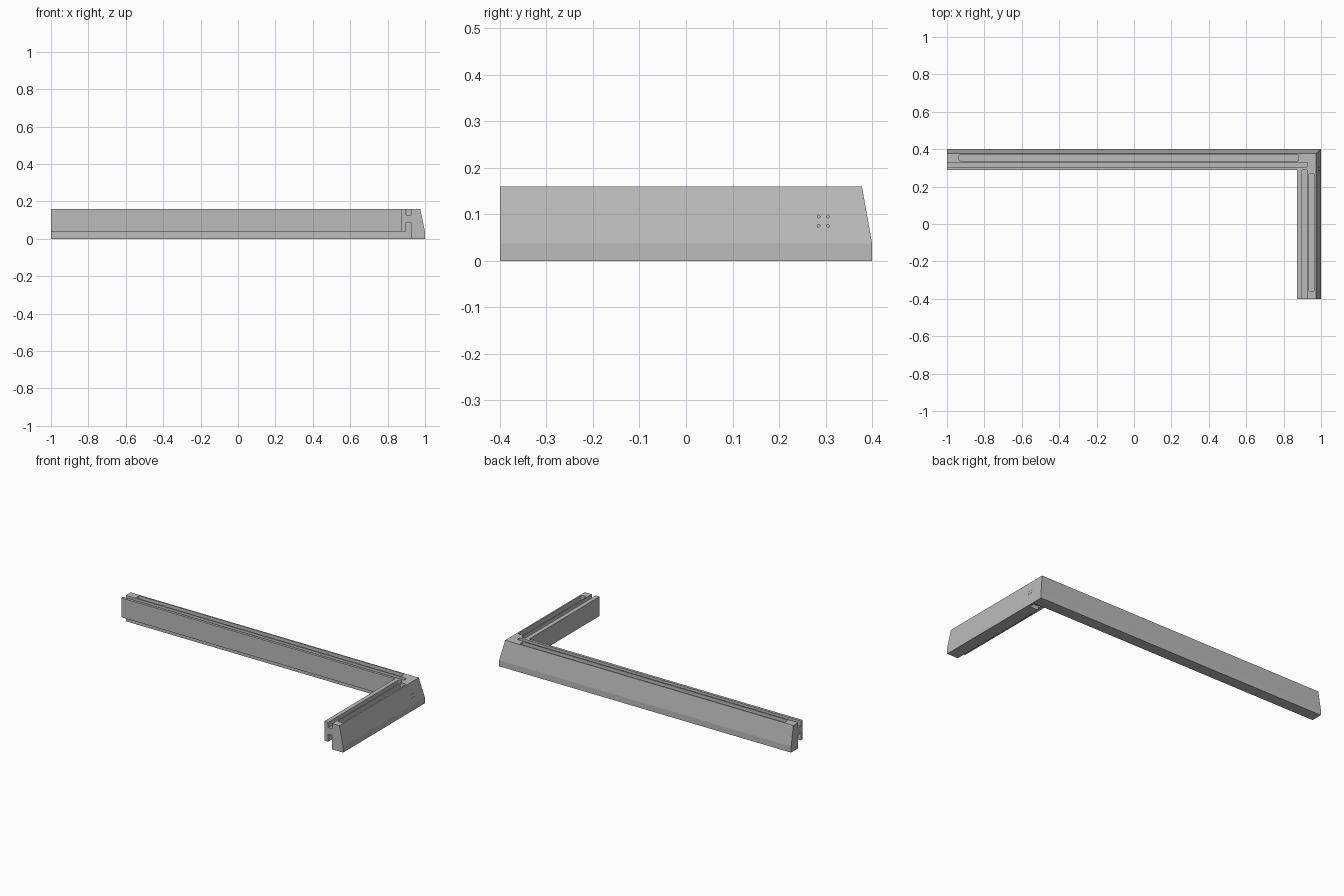
import bpy, bmesh
from mathutils import Vector, Matrix

if "Cube" in bpy.data.objects:
    bpy.data.objects.remove(bpy.data.objects["Cube"])

grey = bpy.data.materials.new("matte grey")
grey.use_nodes = True
grey.diffuse_color = (0.5, 0.5, 0.5, 1)
grey.node_tree.nodes["Principled BSDF"].inputs["Base Color"].default_value = (0.5, 0.5, 0.5, 1)


def to_object(bm, name):
    bmesh.ops.recalc_face_normals(bm, faces=bm.faces)
    mesh = bpy.data.meshes.new(name)
    bm.to_mesh(mesh)
    bm.free()
    mesh.materials.append(grey)
    obj = bpy.data.objects.new(name, mesh)
    bpy.context.collection.objects.link(obj)
    return obj


# Mitred L-shaped frame: inset from the back, inset from the right, height
profile = [(0, 0, 0), (0, 0, 0.037), (0.022, 0.026, 0.16), (0.111, 0.128, 0.16),
           (0.111, 0.128, 0.04), (0.095, 0.102, 0.04), (0.095, 0.102, 0.086),
           (0.07, 0.075, 0.086), (0.07, 0.075, 0)]
bm = bmesh.new()
sections = [[], [], []]
for back, side, z in profile:
    x, y = 1 - side, 0.4 - back
    for ring, spot in zip(sections, [(-1, y, z), (x, y, z), (x, -0.4, z)]):
        ring.append(bm.verts.new(spot))
n = len(profile)
for a, b in zip(sections, sections[1:]):
    for i in range(n):
        j = (i + 1) % n
        bm.faces.new((a[i], a[j], b[j], b[i]))
bm.faces.new(sections[0])
bm.faces.new(sections[2])
frame = to_object(bm, "corner_frame")


def cut(obj):
    obj.hide_render = True
    obj.hide_viewport = True
    obj.display_type = 'WIRE'
    mod = frame.modifiers.new(obj.name, 'BOOLEAN')
    mod.operation = 'DIFFERENCE'
    mod.solver = 'EXACT'
    mod.object = obj


def cut_box(name, low, high, radius=0):
    low, high = Vector(low), Vector(high)
    bm = bmesh.new()
    bmesh.ops.create_cube(bm, size=1)
    for v in bm.verts:
        v.co = (low + high) / 2 + v.co * (high - low)
    if radius:
        upright = [e for e in bm.edges if abs(e.verts[0].co.z - e.verts[1].co.z) > 0.001]
        bmesh.ops.bevel(bm, geom=upright, offset=radius, segments=3, profile=0.5,
                        affect='EDGES')
    cut(to_object(bm, name))


# Narrow grooves along the top, open at the free ends
cut_box("back_groove_cutter", (-1.1, 0.305, 0.127), (0.925, 0.33, 0.2), 0.006)
cut_box("side_groove_cutter", (0.898, -0.5, 0.127), (0.925, 0.29, 0.2), 0.006)

# Long closed pockets beside the grooves
cut_box("back_pocket_cutter", (-0.935, 0.338, 0.13), (0.88, 0.37, 0.2), 0.007)
cut_box("side_pocket_cutter", (0.932, -0.358, 0.13), (0.965, 0.268, 0.2), 0.007)

# Small recess under the corner
cut_box("under_recess_cutter", (0.915, 0.287, -0.02), (0.985, 0.325, 0.025))

# Four pin holes in the outer side face
bm = bmesh.new()
for y in (0.285, 0.305):
    for z in (0.075, 0.095):
        place = Matrix.Translation((0.995, y, z)) @ Matrix.Rotation(1.5708, 4, 'Y')
        bmesh.ops.create_cone(bm, cap_ends=True, segments=10, radius1=0.003,
                              radius2=0.003, depth=0.04, matrix=place)
cut(to_object(bm, "pin_hole_cutter"))

# Apply the cuts and drop the cutters
bpy.context.view_layer.update()
graph = bpy.context.evaluated_depsgraph_get()
result = bpy.data.meshes.new_from_object(frame.evaluated_get(graph))
cutters = [m.object for m in frame.modifiers]
frame.modifiers.clear()
frame.data = result
for c in cutters:
    bpy.data.objects.remove(c)
